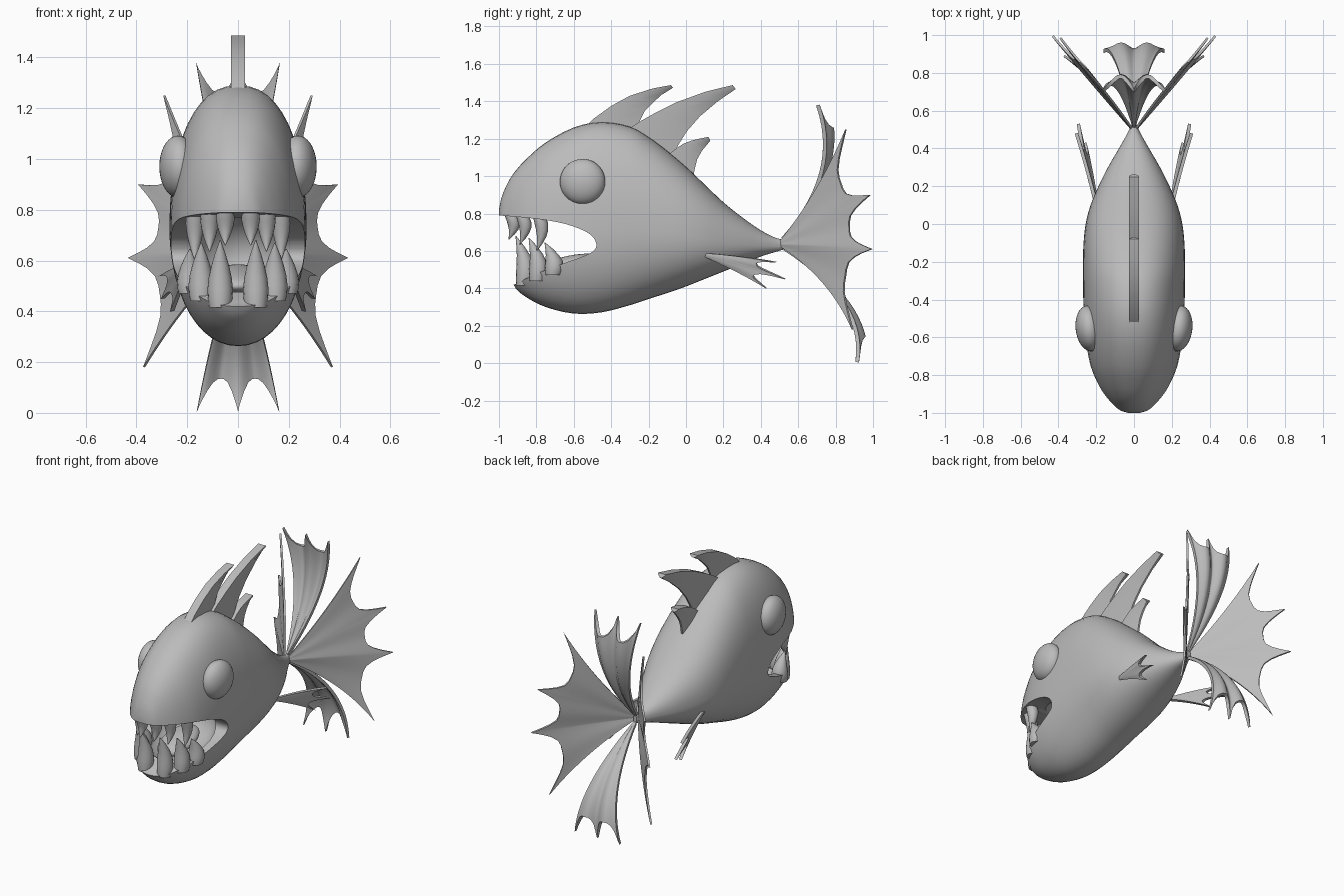
import bpy, bmesh, math
from mathutils import Vector, Euler

if "Cube" in bpy.data.objects:
    bpy.data.objects.remove(bpy.data.objects["Cube"])

grey = bpy.data.materials.new("plain_grey")
grey.diffuse_color = (0.5, 0.5, 0.5, 1)
grey.use_nodes = True
grey.node_tree.nodes["Principled BSDF"].inputs["Base Color"].default_value = grey.diffuse_color


def add(name, bm, angle=40, mods=()):
    """Turn a bmesh into a finished, smooth-shaded object."""
    bmesh.ops.recalc_face_normals(bm, faces=bm.faces)
    me = bpy.data.meshes.new(name)
    bm.to_mesh(me)
    bm.free()
    ob = bpy.data.objects.new(name, me)
    bpy.context.collection.objects.link(ob)
    me.materials.append(grey)
    bpy.ops.object.select_all(action='DESELECT')
    ob.select_set(True)
    bpy.context.view_layer.objects.active = ob
    for kind, props in mods:
        m = ob.modifiers.new(kind.lower(), kind)
        for k, v in props.items():
            setattr(m, k, v)
        bpy.ops.object.modifier_apply(modifier=m.name)
    bpy.ops.object.shade_smooth_by_angle(angle=math.radians(angle))
    return ob


def loft(rings):
    """Skin closed rings of points and cap both ends."""
    bm = bmesh.new()
    vs = [[bm.verts.new(p) for p in r] for r in rings]
    n = len(vs[0])
    for a, b in zip(vs, vs[1:]):
        for i in range(n):
            j = (i + 1) % n
            bm.faces.new((a[i], a[j], b[j], b[i]))
    bm.faces.new(vs[0])
    bm.faces.new(vs[-1])
    return bm


def smooth(pts, steps):
    """Catmull-Rom samples through points of any dimension."""
    p = [Vector(q) for q in pts]
    p = [p[0] * 2 - p[1]] + p + [p[-1] * 2 - p[-2]]
    out = []
    for i in range(1, len(p) - 2):
        for k in range(steps):
            t = k / steps
            out.append(0.5 * (2 * p[i] + (p[i + 1] - p[i - 1]) * t
                       + (2 * p[i - 1] - 5 * p[i] + 4 * p[i + 1] - p[i + 2]) * t * t
                       + (3 * p[i] - p[i - 1] - 3 * p[i + 1] + p[i + 2]) * t ** 3))
    return out + [p[-2]]


def ball(loc, scale, tilt=(0, 0, 0)):
    bm = bmesh.new()
    bmesh.ops.create_uvsphere(bm, u_segments=32, v_segments=18, radius=1)
    rot = Euler(tilt).to_matrix()
    for v in bm.verts:
        v.co = rot @ Vector(a * b for a, b in zip(v.co, scale)) + Vector(loc)
    return bm


# body stations: y, top, bottom, half width
stations = [(-1.0, .82, .70, .035), (-.985, .89, .60, .08), (-.95, .97, .48, .12),
            (-.91, 1.03, .40, .155), (-.85, 1.095, .35, .192), (-.75, 1.18, .30, .232),
            (-.6, 1.26, .265, .258), (-.45, 1.29, .272, .267), (-.3, 1.265, .31, .27),
            (-.2, 1.21, .343, .27), (-.1, 1.135, .375, .267), (0, 1.05, .41, .256),
            (.1, .955, .45, .23), (.2, .86, .49, .188), (.3, .78, .53, .138),
            (.4, .71, .57, .08), (.48, .67, .595, .035), (.53, .66, .61, .012)]
rings = []
for y, top, bot, w in smooth(stations, 3):
    mid, ring = bot + .43 * (top - bot), []
    for k in range(48):
        a = 2 * math.pi * k / 48
        c, s = math.cos(a), math.sin(a)
        e = 2 / 2.3 if s > 0 else 2 / 2.08
        h = top - mid if s > 0 else mid - bot
        ring.append((w * math.copysign(abs(c) ** e, c), y,
                     mid + h * math.copysign(abs(s) ** e, s)))
    rings.append(ring)

# open mouth and throat hollow are cut from the body
lip = smooth([(-1.1, .80), (-1.0, .79), (-.88, .78), (-.75, .765), (-.63, .74),
              (-.53, .70), (-.485, .655), (-.485, .61), (-.54, .575), (-.65, .535),
              (-.77, .49), (-.86, .45), (-.92, .42), (-1.1, .36)], 4)
cut = add("mouth_cutter", loft([[(x, y, z) for y, z in lip] for x in (-.5, .5)]))
hollow = add("throat_cutter", ball((0, -.62, .615), (.205, .27, .19)))
body = add("body", loft(rings), 40,
           [('BOOLEAN', dict(object=c, operation='DIFFERENCE', solver='EXACT'))
            for c in (cut, hollow)])
for c in (cut, hollow):
    bpy.data.objects.remove(c)

add("tongue", ball((0, -.62, .53), (.10, .17, .045), (.2, 0, 0)))


def tooth(name, base, tip, r):
    """Bulging pointed cone, slightly curved from base to tip."""
    base, tip = Vector(base), Vector(tip)
    rs = []
    for t, f in ((0, .85), (.12, .97), (.28, 1), (.45, .9), (.62, .7), (.8, .42), (.93, .17), (1, .04)):
        c = base.lerp(tip, t) + Vector((0, .025 * math.sin(math.pi * t) - .01, 0))
        rs.append([c + Vector((r * f * math.cos(k * math.pi / 8), r * f * math.sin(k * math.pi / 8), 0))
                   for k in range(16)])
    add(name, loft(rs), 50)


for side, s in (("right", 1), ("left", -1)):
    # eyes
    add(side + "_eye", ball((s * .237, -.553, .97), (.072, .122, .122), (0, 0, -s * .12)))
    # teeth
    for i, (x, y, tip) in enumerate([(.05, -.93, .66), (.112, -.87, .635), (.17, -.78, .60)]):
        tooth(f"{side}_upper_tooth_{i}", (s * x, y, .80), (s * x, y - .008, tip), .036)
    for i, (x, y, z, tip) in enumerate([(.07, -.855, .415, .68), (.145, -.785, .44, .67),
                                        (.19, -.70, .47, .645)]):
        tooth(f"{side}_lower_tooth_{i}", (s * x, y, z), (s * x, y - .045, tip), .05)

# swept back spine fins: blunt leading edge, thin trailing edge
spine = [([(-.54, 1.26), (-.49, 1.31), (-.40, 1.375), (-.3, 1.43), (-.18, 1.468), (-.08, 1.487)],
          [(-.28, 1.2), (-.255, 1.28), (-.22, 1.35), (-.18, 1.39), (-.13, 1.435), (-.07, 1.472)]),
         ([(-.31, 1.25), (-.25, 1.29), (-.17, 1.335), (-.05, 1.395), (.1, 1.45), (.25, 1.487)],
          [(-.11, 1.05), (-.045, 1.16), (.005, 1.24), (.075, 1.32), (.17, 1.40), (.265, 1.465)]),
         ([(-.1, 1.11), (-.05, 1.15), (-.01, 1.175), (.03, 1.19), (.07, 1.2), (.12, 1.21)],
          [(.03, .95), (.045, 1.03), (.06, 1.09), (.085, 1.135), (.11, 1.165), (.13, 1.19)])]
for i, (front, back) in enumerate(spine):
    rs = []
    for (fy, fz), (by, bz) in zip(front, back):
        my, mz = fy + (by - fy) * .4, fz + (bz - fz) * .4
        rs.append([(-.027, fy, fz), (.027, fy, fz), (.024, my, mz),
                   (.006, by, bz), (-.006, by, bz), (-.024, my, mz)])
    add(f"spine_fin_{i}", loft(rs), 40)


def fan(name, root, rays, depth, pleat, thick, s=1, sharp=3):
    """Webbed fin: rays are (control, tip) curves; the web dips between tips."""
    flip = lambda p: Vector((p[0] * s, p[1], p[2]))
    us = (0, .03, .07, .14, .25, .38, .5, .62, .75, .86, .93, .97)
    cols = [(i, u) for i in range(len(rays) - 1) for u in us] + [(len(rays) - 2, 1)]
    bm, grid, n = bmesh.new(), [], 14
    r = flip(root)
    for i, u in cols:
        c = flip(rays[i][0]).lerp(flip(rays[i + 1][0]), u)
        e = flip(rays[i][1]).lerp(flip(rays[i + 1][1]), u)
        d = abs(2 * u - 1)
        end = 1 - depth * (1 - d ** sharp)
        col = []
        for k in range(n + 1):
            t = .04 + (end - .04) * k / n
            p = r * (1 - t) ** 2 + c * 2 * t * (1 - t) + e * t * t
            p.y += pleat * t * (.5 - .5 * math.cos(2 * math.pi * u))
            col.append(bm.verts.new(p))
        grid.append(col)
    for a, b in zip(grid, grid[1:]):
        for k in range(n):
            bm.faces.new((a[k], a[k + 1], b[k + 1], b[k]))
    add(name, bm, 60, [('SOLIDIFY', dict(thickness=thick, offset=0))])


# tail: upper, lower and two side fans sharing one root
root = (0, .49, .635)
fan("upper_tail_fan", root, [((x * .62, .84, 1.0), (x, .705, 1.38)) for x in (-.165, 0, .165)],
    .16, .055, .02)
fan("lower_tail_fan", root, [((x * .62, .97, .34), (x, .915, .005)) for x in (-.162, 0, .162)],
    .2, .045, .02)
for side, s in (("right", 1), ("left", -1)):
    fan(side + "_tail_fan", root,
        [((.15, .71, .90), (.29, .855, 1.25)), ((.2, .74, .78), (.39, .985, .90)),
         ((.22, .74, .63), (.43, .995, .61)), ((.2, .77, .46), (.37, .89, .18))],
        .25, .012, .012, s, 3.5)
    # small fins low on the flanks
    fan(side + "_belly_fin", (.19, .06, .59),
        [((.24, .27, .58), (.305, .48, .54)), ((.25, .30, .535), (.295, .53, .45)),
         ((.22, .27, .50), (.26, .43, .40))], .26, -.015, .018, s)
